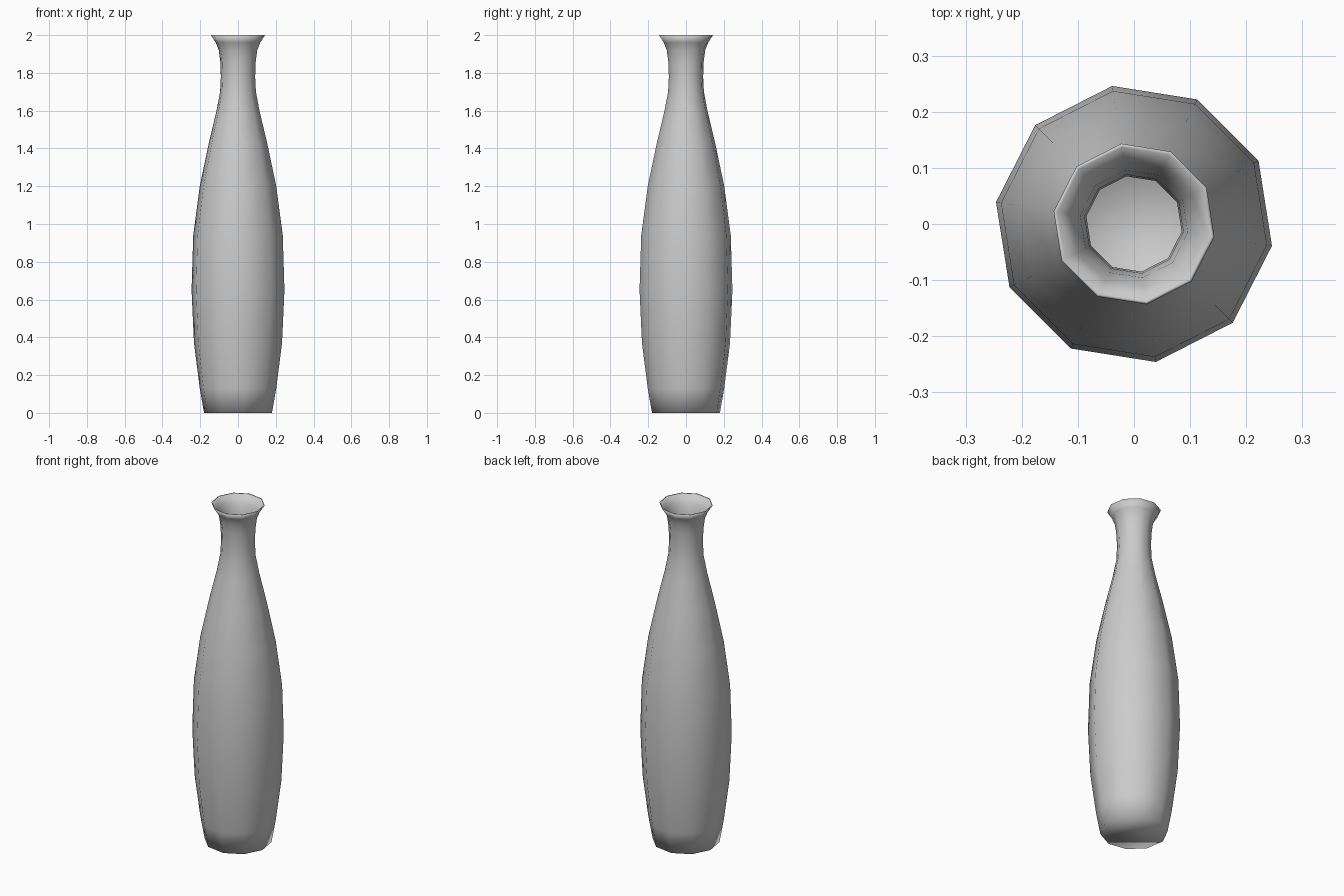
import bpy, bmesh, math

old = bpy.data.objects.get("Cube")
if old:
    bpy.data.objects.remove(old, do_unlink=True)

SIDES = 10
TURN = math.radians(27)
WALL = 0.006

clay = bpy.data.materials.new("light grey")
clay.use_nodes = True
clay.diffuse_color = (0.6, 0.6, 0.6, 1)
clay.node_tree.nodes["Principled BSDF"].inputs["Base Color"].default_value = (0.6, 0.6, 0.6, 1)

# Outer profile as (radius, height), from the foot to the lip
outer = [(0.182, 0), (0.205, 0.13), (0.236, 0.37), (0.249, 0.65), (0.24, 0.94),
         (0.205, 1.2), (0.156, 1.43), (0.115, 1.6), (0.096, 1.7), (0.092, 1.78),
         (0.095, 1.86), (0.103, 1.92), (0.119, 1.96), (0.145, 2.0)]
# Inner wall follows the outer one down to a floor
inner = [(r - WALL, max(z, WALL)) for r, z in reversed(outer)]

bm = bmesh.new()


def ring(r, z):
    angles = [TURN + math.tau * i / SIDES for i in range(SIDES)]
    return [bm.verts.new((r * math.cos(a), r * math.sin(a), z)) for a in angles]


rings = [ring(r, z) for r, z in outer + inner]
for low, high in zip(rings, rings[1:]):
    for i in range(SIDES):
        j = (i + 1) % SIDES
        bm.faces.new((low[i], low[j], high[j], high[i]))

# Underside and inner floor
bm.faces.new(list(reversed(rings[0])))
bm.faces.new(rings[-1])

# Smooth throughout, including the foot edge
for face in bm.faces:
    face.smooth = True

mesh = bpy.data.meshes.new("vase")
bm.to_mesh(mesh)
bm.free()
mesh.materials.append(clay)
vase = bpy.data.objects.new("vase", mesh)
bpy.context.collection.objects.link(vase)
